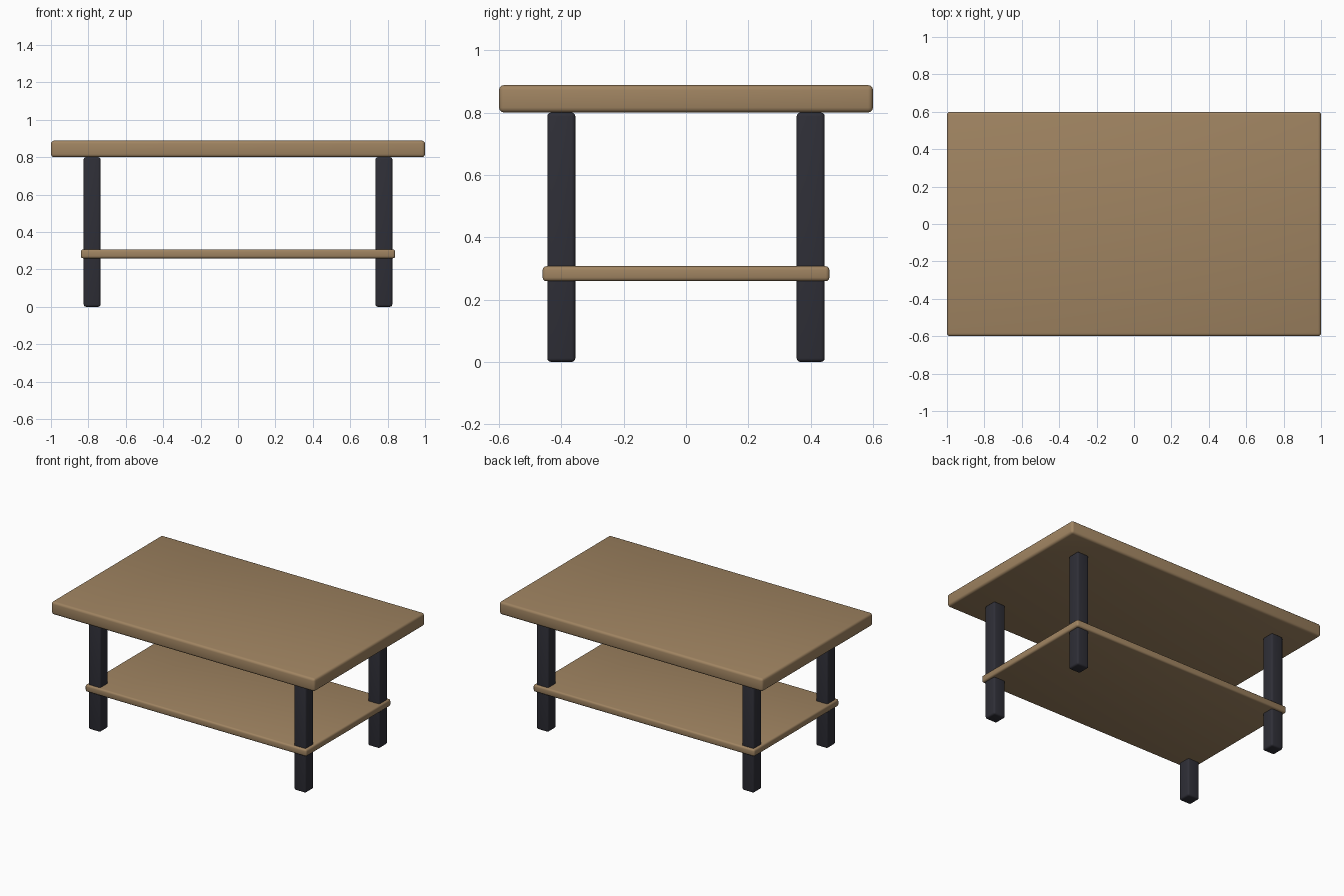
import bpy

cube = bpy.data.objects.get("Cube")
if cube:
    bpy.data.objects.remove(cube, do_unlink=True)


def make_material(name, rgb):
    mat = bpy.data.materials.new(name)
    mat.use_nodes = True
    mat.diffuse_color = (*rgb, 1)
    mat.node_tree.nodes["Principled BSDF"].inputs["Base Color"].default_value = (*rgb, 1)
    return mat


def rounded_box(name, size, center, bevel, mat):
    bpy.ops.mesh.primitive_cube_add(size=1, location=center)
    box = bpy.context.object
    box.name = name
    box.scale = size
    bpy.ops.object.transform_apply(location=False, rotation=False, scale=True)
    box.data.materials.append(mat)
    mod = box.modifiers.new("soft_edges", "BEVEL")
    mod.width = bevel
    mod.segments = 3
    bpy.ops.object.modifier_apply(modifier=mod.name)
    bpy.ops.object.shade_smooth_by_angle()
    return box


wood = make_material("brown_wood", (0.35, 0.23, 0.12))
metal = make_material("dark_metal", (0.028, 0.028, 0.038))

# Table top and lower shelf
rounded_box("table_top", (2.0, 1.2, 0.088), (0, 0, 0.844), 0.016, wood)
rounded_box("lower_shelf", (1.68, 0.92, 0.048), (0, 0, 0.283), 0.012, wood)

# Four square legs
for side, x in (("left", 0.78), ("right", -0.78)):
    for end, y in (("front", -0.4), ("back", 0.4)):
        rounded_box(f"{end}_{side}_leg", (0.09, 0.09, 0.8), (x, y, 0.4), 0.012, metal)
